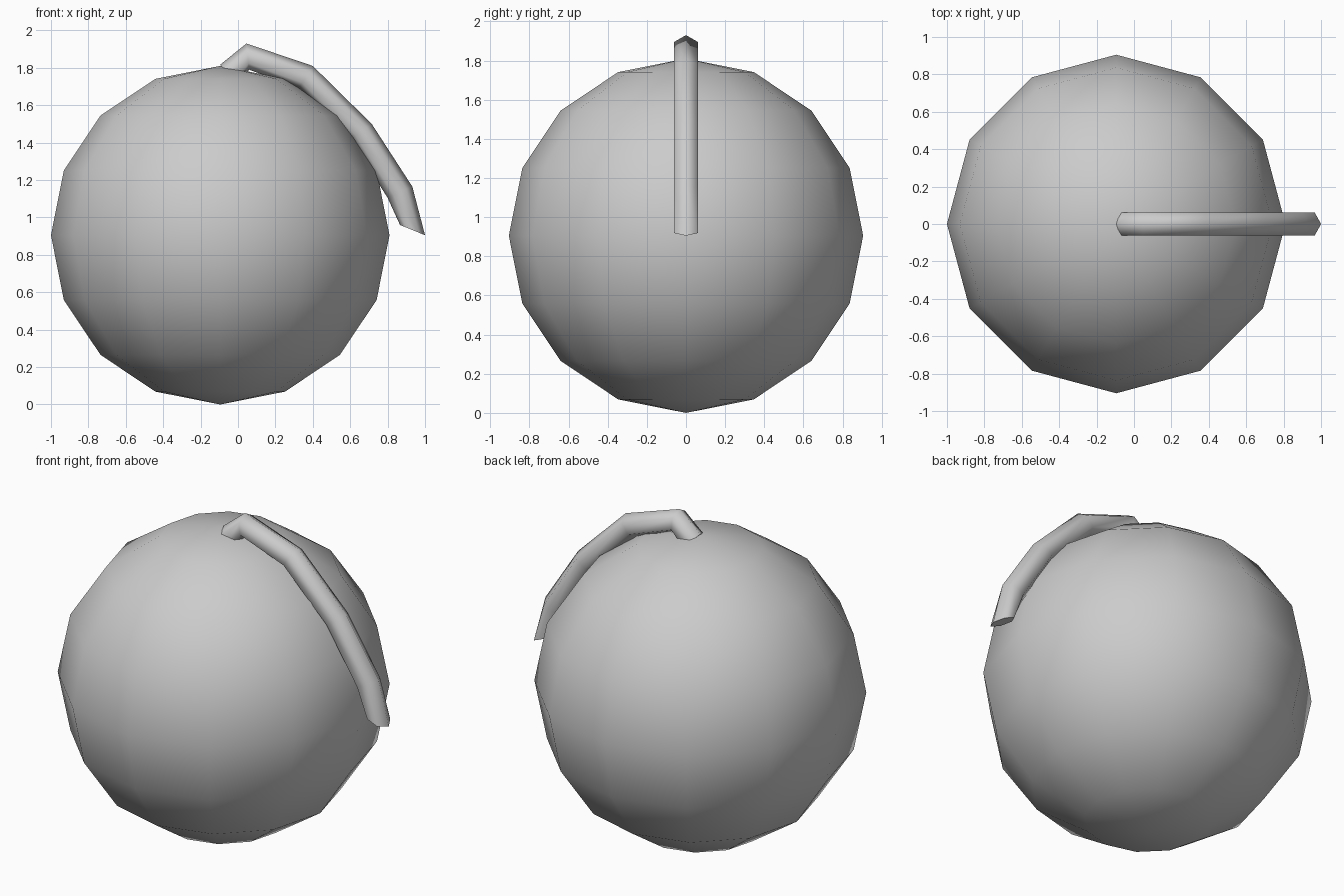
import bpy, bmesh, math
from mathutils import Vector

if "Cube" in bpy.data.objects:
    bpy.data.objects.remove(bpy.data.objects["Cube"])

# Round body: low-poly sphere, 12 segments and 8 rings
bpy.ops.mesh.primitive_uv_sphere_add(segments=12, ring_count=8, radius=0.905,
                                     location=(-0.095, 0, 0.905))
body = bpy.context.object
body.name = "body"
bpy.ops.object.shade_smooth()

# Curved stalk: six-sided tube, each ring given by its outer and inner edge (x, z)
rings = [((-0.095, 1.817), (-0.01, 1.71)),
         ((0.045, 1.93), (0.06, 1.79)),
         ((0.40, 1.81), (0.325, 1.69)),
         ((0.715, 1.50), (0.60, 1.42)),
         ((0.932, 1.165), (0.80, 1.105)),
         ((1.0, 0.905), (0.866, 0.96))]
bm = bmesh.new()
loops = []
for (ox, oz), (ix, iz) in rings:
    outer, inner = Vector((ox, 0, oz)), Vector((ix, 0, iz))
    mid, half = (outer + inner) / 2, (outer - inner) / 2
    loop = []
    for k in range(6):
        a = k * math.pi / 3
        loop.append(bm.verts.new(mid + half * math.cos(a)
                                 + Vector((0, 0.061 / math.sin(math.pi / 3) * math.sin(a), 0))))
    loops.append(loop)
for a, b in zip(loops, loops[1:]):
    for k in range(6):
        n = (k + 1) % 6
        bm.faces.new((a[k], a[n], b[n], b[k]))
bm.faces.new(loops[0])
bm.faces.new(loops[-1])
bmesh.ops.recalc_face_normals(bm, faces=bm.faces)
for f in bm.faces:
    f.smooth = len(f.verts) == 4
# Keep the end caps crisp
for e in bm.edges:
    if any(len(f.verts) == 6 for f in e.link_faces):
        e.smooth = False
mesh = bpy.data.meshes.new("curved_stalk")
bm.to_mesh(mesh)
bm.free()
stalk = bpy.data.objects.new("curved_stalk", mesh)
bpy.context.collection.objects.link(stalk)
